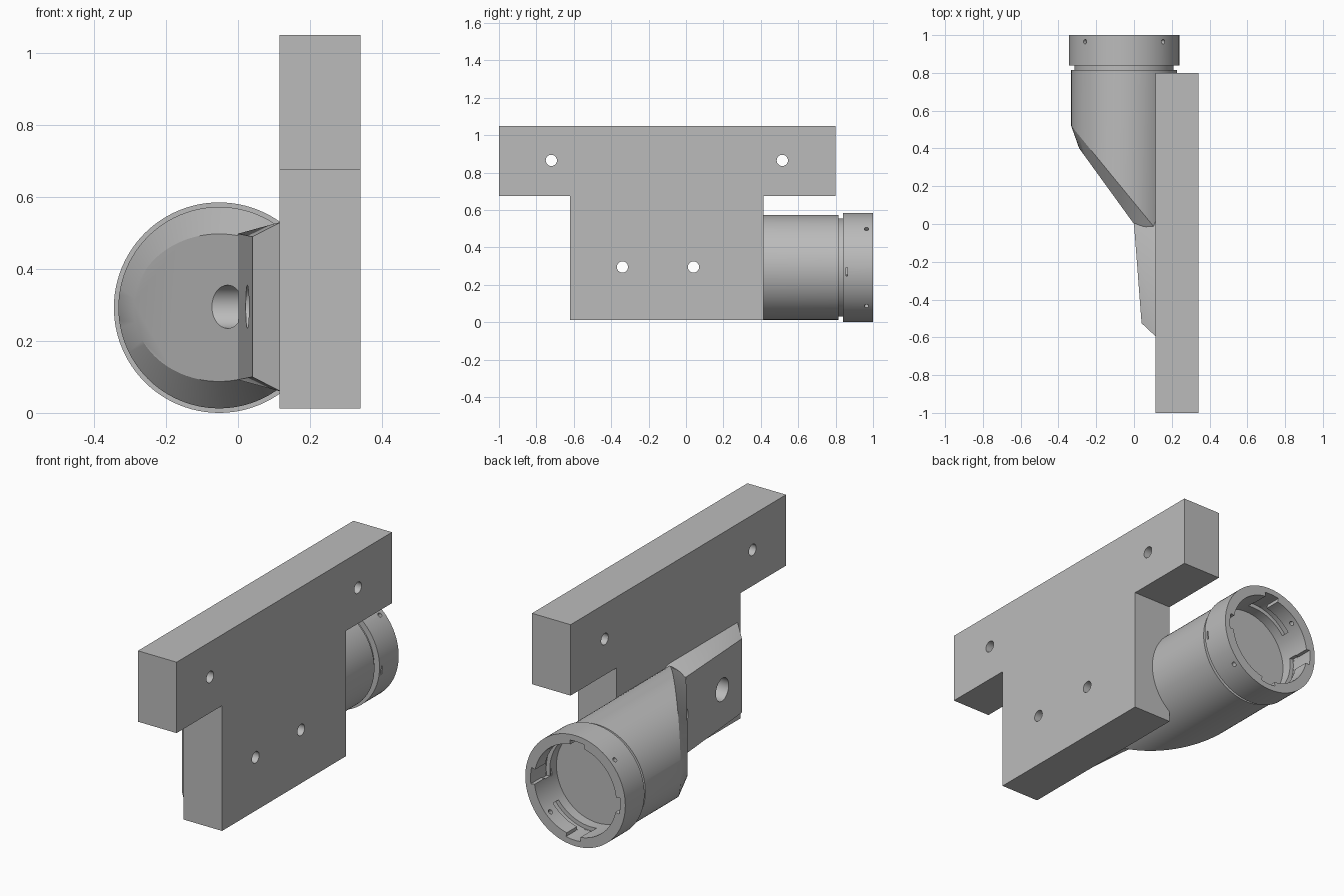
import bpy, bmesh, math
from mathutils import Matrix, Vector

if "Cube" in bpy.data.objects:
    bpy.data.objects.remove(bpy.data.objects["Cube"])

CX, CZ = -0.0525, 0.2925          # tube axis, running along y
SEG = 96

grey = bpy.data.materials.new("plain grey")
grey.diffuse_color = (0.5, 0.5, 0.5, 1)
grey.use_nodes = True
grey.node_tree.nodes["Principled BSDF"].inputs["Base Color"].default_value = grey.diffuse_color


def finish(name, bm):
    bmesh.ops.remove_doubles(bm, verts=bm.verts, dist=1e-5)
    bmesh.ops.recalc_face_normals(bm, faces=bm.faces)
    me = bpy.data.meshes.new(name)
    bm.to_mesh(me)
    bm.free()
    ob = bpy.data.objects.new(name, me)
    bpy.context.collection.objects.link(ob)
    me.materials.append(grey)
    return ob


def activate(ob):
    bpy.ops.object.select_all(action='DESELECT')
    ob.select_set(True)
    bpy.context.view_layer.objects.active = ob


def rod(start, end, r, seg=32):
    """Round cutter between two points."""
    a, b = Vector(start), Vector(end)
    bm = bmesh.new()
    rot = (b - a).to_track_quat('Z', 'Y').to_matrix().to_4x4()
    bmesh.ops.create_cone(bm, cap_ends=True, segments=seg, radius1=r, radius2=r,
                          depth=(b - a).length, matrix=Matrix.Translation((a + b) / 2) @ rot)
    return finish("cutter", bm)


def revolve(name, profile, a0=0, a1=360, seg=SEG):
    """Sweep a closed (radius, y) profile around the tube axis."""
    bm = bmesh.new()
    full = a1 - a0 == 360
    rings = []
    for i in range(seg if full else seg + 1):
        t = math.radians(a0 + (a1 - a0) * i / seg)
        rings.append([bm.verts.new((CX + r * math.cos(t), y, CZ + r * math.sin(t)))
                      for r, y in profile])
    n = len(profile)
    for i in range(seg):
        p, q = rings[i], rings[(i + 1) % len(rings)]
        for j in range(n):
            bm.faces.new((p[j], p[(j + 1) % n], q[(j + 1) % n], q[j]))
    if not full:
        bm.faces.new(rings[0])
        bm.faces.new(rings[-1])
    return finish(name, bm)


def arc_cutter(r0, r1, y0, y1, a0, a1):
    return revolve("cutter", [(r0, y0), (r1, y0), (r1, y1), (r0, y1)], a0, a1, 12)


def cut(ob, cutters):
    activate(ob)
    for c in cutters:
        m = ob.modifiers.new("cut", 'BOOLEAN')
        m.operation, m.solver, m.object = 'DIFFERENCE', 'EXACT', c
        bpy.ops.object.modifier_apply(modifier=m.name)
    for c in cutters:
        bpy.data.objects.remove(c)


def smooth(ob):
    activate(ob)
    bpy.ops.object.shade_smooth_by_angle(angle=math.radians(20))


# T-shaped mounting plate with four bolt holes
bm = bmesh.new()
outline = [(-1, 1.05), (-1, 0.675), (-0.62, 0.675), (-0.62, 0.0125),
           (0.415, 0.0125), (0.415, 0.675), (0.8, 0.675), (0.8, 1.05)]
face = bm.faces.new([bm.verts.new((0.115, y, z)) for y, z in outline])
ext = bmesh.ops.extrude_face_region(bm, geom=[face])
bmesh.ops.translate(bm, vec=(0.226, 0, 0),
                    verts=[v for v in ext["geom"] if isinstance(v, bmesh.types.BMVert)])
plate = finish("mounting_plate", bm)
holes = [(-0.72, 0.865), (0.515, 0.865), (-0.34, 0.295), (0.04, 0.295)]
cut(plate, [rod((0, y, z), (0.5, y, z), 0.03) for y, z in holes])
smooth(plate)


# Tube body: round rear, slanted and bevelled nose
def body_point(t, ring):
    c, s = math.cos(t), math.sin(t)
    x, z = CX + 0.28 * c, CZ + 0.28 * s
    if ring == 0:
        return x, 0.815, z
    if ring == 1:
        return x, 0.52 - 1.22 * (x + 0.333), z
    x = CX + 0.238 * c
    return x, -1.38 * x, CZ + 0.205 * s


bm = bmesh.new()
rings = [[bm.verts.new(body_point(2 * math.pi * i / SEG, k)) for i in range(SEG)]
         for k in range(3)]
for p, q in zip(rings, rings[1:]):
    for i in range(SEG):
        j = (i + 1) % SEG
        bm.faces.new((p[i], p[j], q[j], q[i]))
bm.faces.new(rings[0])
bm.faces.new(rings[-1])
body = finish("tube_body", bm)
cut(body, [rod((-0.4, 0.04, 0.295), (0.3, 0.04, 0.295), 0.06, 48)])
smooth(body)

# Bevelled pad joining the nose to the plate
bm = bmesh.new()
for x, y, h in [(0, 0, 0.203), (0.04, -0.12, 0.195), (0.04, -0.525, 0.195),
                (0.12, -0.6, 0.236), (0.12, -0.02, 0.236), (0.12, 0.08, 0.2)]:
    for s in (-1, 1):
        bm.verts.new((x, y, 0.295 + s * h))
bmesh.ops.convex_hull(bm, input=bm.verts)
bmesh.ops.dissolve_limit(bm, angle_limit=0.01, verts=bm.verts, edges=bm.edges)
pad = finish("bolt_pad", bm)
cut(pad, [rod((-0.4, y, 0.295), (0.3, y, 0.295), 0.06, 48) for y in (-0.34, 0.04)])
smooth(pad)

# Socket collar with neck groove, bayonet channels, pin holes and a side slot
collar = revolve("socket_collar", [(0.262, 0.81), (0.262, 0.84), (0.2925, 0.84),
                                   (0.2925, 1.0), (0.24, 1.0), (0.24, 0.81)])
cutters = []
for k in range(4):
    a = 90 * k
    cutters.append(arc_cutter(0.2, 0.262, 0.875, 1.05, a - 7, a + 12))
    cutters.append(arc_cutter(0.2, 0.2615, 0.87, 0.915, a - 8, a + 52))
    d = Vector((math.cos(math.radians(a + 45)), 0, math.sin(math.radians(a + 45))))
    c = Vector((CX, 0.965, CZ))
    cutters.append(rod(c + d * 0.2, c + d * 0.33, 0.012, 16))
cutters.append(arc_cutter(0.2, 0.33, 0.855, 0.864, -9, 0))
cut(collar, cutters)
smooth(collar)
